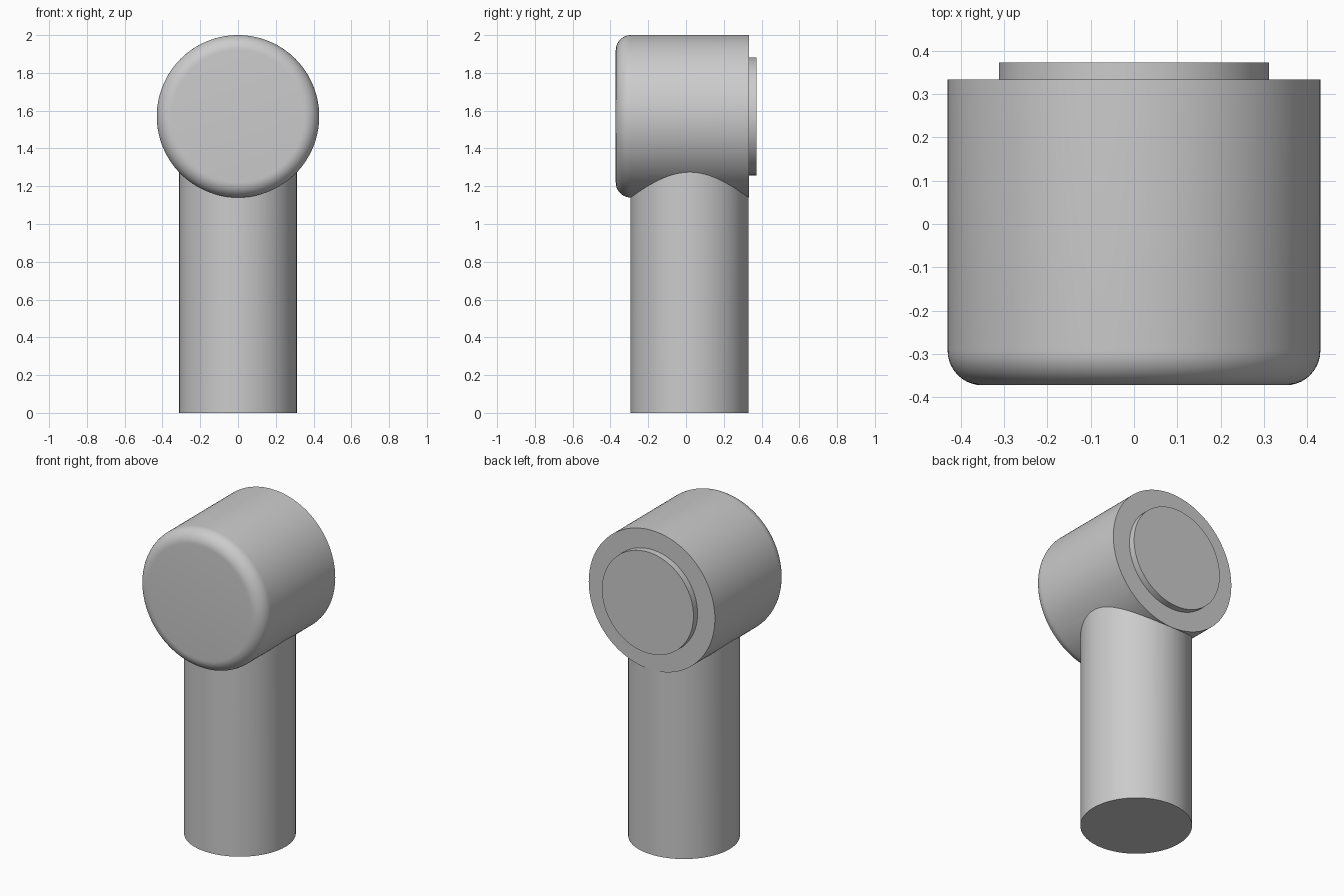
import bpy
from math import sin, cos, pi

if "Cube" in bpy.data.objects:
    bpy.data.objects.remove(bpy.data.objects["Cube"])

SEG = 128


def lathe(name, profile, place):
    """Closed solid of revolution; profile is (radius, height) from one cap to the other."""
    n = len(profile)
    verts = [place(r * cos(2 * pi * i / SEG), r * sin(2 * pi * i / SEG), h)
             for r, h in profile for i in range(SEG)]
    faces = [(j * SEG + i, j * SEG + (i + 1) % SEG,
              (j + 1) * SEG + (i + 1) % SEG, (j + 1) * SEG + i)
             for j in range(n - 1) for i in range(SEG)]
    faces.append(tuple(reversed(range(SEG))))
    faces.append(tuple(range((n - 1) * SEG, n * SEG)))
    mesh = bpy.data.meshes.new(name)
    mesh.from_pydata(verts, [], faces)
    obj = bpy.data.objects.new(name, mesh)
    bpy.context.collection.objects.link(obj)
    return obj


# Head: horizontal drum with rounded front rim and raised disc on the back
R, FILLET, FRONT, BACK = 0.43, 0.08, -0.372, 0.333
rim = [(R - FILLET + FILLET * sin(a), FRONT + FILLET - FILLET * cos(a))
       for a in (pi / 2 * k / 10 for k in range(11))]
profile = rim + [(R, BACK), (0.312, BACK), (0.312, 0.373)]
head = lathe("head", profile, lambda u, v, h: (v, h, 1.57 + u))

# Stem: upright cylinder running into the head
stem = lathe("stem", [(0.312, 0.0), (0.312, 1.5)], lambda u, v, h: (u, v + 0.019, h))

# Merge the stem into the head so only the outer skin remains
join = head.modifiers.new("join_stem", 'BOOLEAN')
join.operation = 'UNION'
join.solver = 'EXACT'
join.object = stem
bpy.context.view_layer.objects.active = head
head.select_set(True)
bpy.ops.object.modifier_apply(modifier=join.name)
bpy.data.objects.remove(stem)
head.name = "head_and_stem"
bpy.ops.object.shade_smooth_by_angle(angle=pi / 6)
